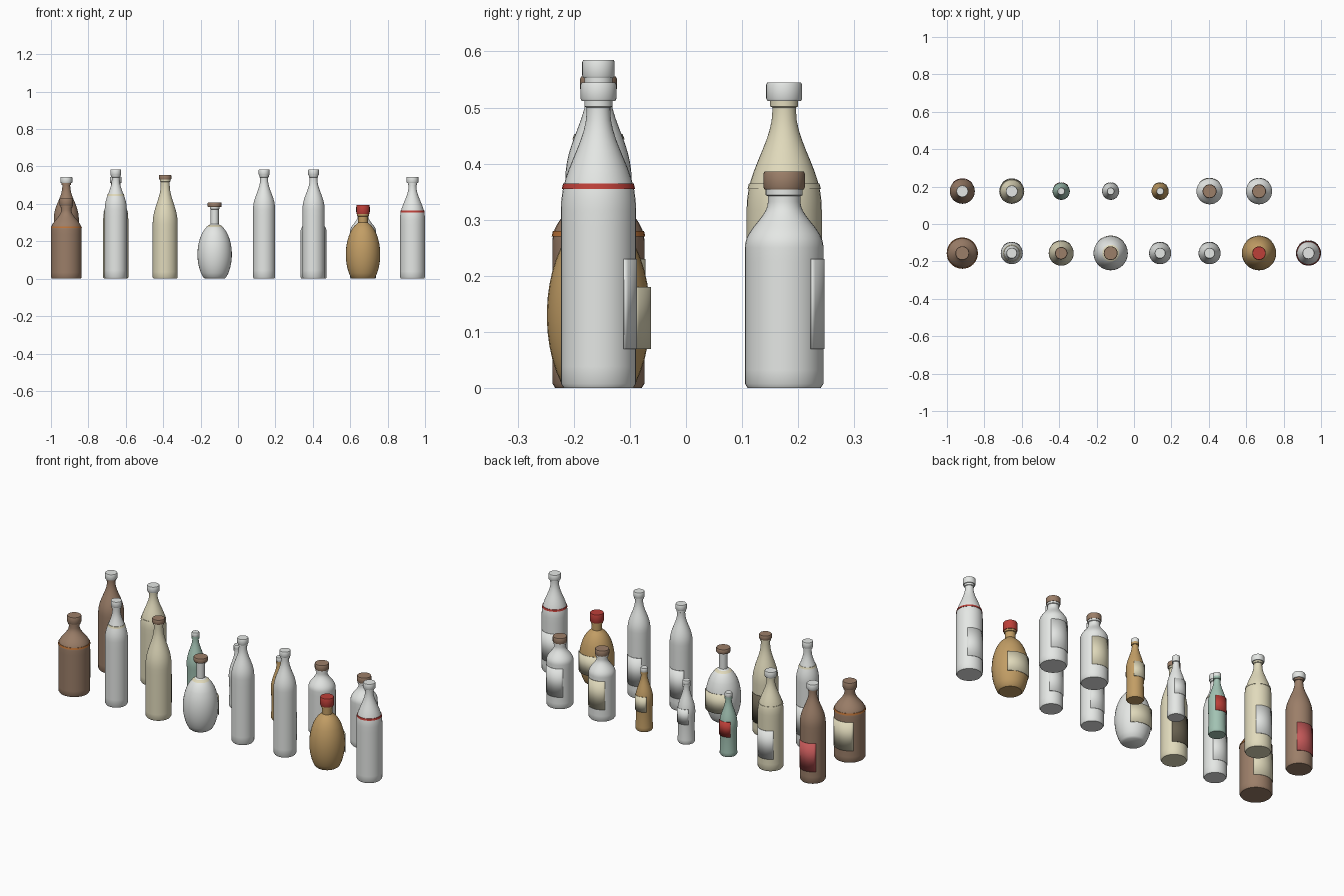
import bpy, bmesh, math

cube = bpy.data.objects.get("Cube")
if cube:
    bpy.data.objects.remove(cube)

# Flat colours
COLOURS = {
    "white": (.78, .8, .78), "brown": (.33, .21, .14), "tan": (.54, .34, .13),
    "cream": (.75, .7, .5), "green": (.36, .54, .45), "red": (.51, .05, .04),
    "rose": (.56, .1, .1), "dark": (.14, .12, .08), "orange": (.5, .17, .04),
}
MATERIALS = {}
for name, rgb in COLOURS.items():
    material = bpy.data.materials.new(name)
    material.use_nodes = True
    material.diffuse_color = (*rgb, 1)
    material.node_tree.nodes["Principled BSDF"].inputs["Base Color"].default_value = (*rgb, 1)
    MATERIALS[name] = material


def finish(bm, name, colour, location):
    """Store the mesh as a coloured, smoothly shaded object."""
    mesh = bpy.data.meshes.new(name)
    bm.to_mesh(mesh)
    bm.free()
    mesh.materials.append(MATERIALS[colour])
    ob = bpy.data.objects.new(name, mesh)
    bpy.context.collection.objects.link(ob)
    ob.location = (*location, 0)
    bpy.ops.object.select_all(action="DESELECT")
    ob.select_set(True)
    bpy.context.view_layer.objects.active = ob
    bpy.ops.object.shade_smooth_by_angle(angle=math.radians(40))
    return ob


def sweep(bm, profile, angles):
    """Carry (radius, height) points around z through the given angles."""
    rings = [[bm.verts.new((r * math.cos(a), r * math.sin(a), z)) for a in angles]
             for r, z in profile]
    for low, high in zip(rings, rings[1:]):
        for k in range(len(angles) - 1):
            bm.faces.new((low[k], low[k + 1], high[k + 1], high[k]))
    return rings


def lathe(name, profile, colour, location, sides=32):
    bm = bmesh.new()
    rings = sweep(bm, profile, [math.tau * k / sides for k in range(sides + 1)])
    bmesh.ops.remove_doubles(bm, verts=bm.verts, dist=1e-5)
    for ring in (rings[0], rings[-1]):
        bm.faces.new([v for v in ring if v.is_valid])
    bmesh.ops.recalc_face_normals(bm, faces=bm.faces)
    return finish(bm, name, colour, location)


def paper_label(name, radius, bottom, top, colour, location):
    """Thin curved plate on the back of a bottle."""
    bm = bmesh.new()
    angles = [math.radians(a) for a in range(42, 139, 8)]
    sweep(bm, [(radius, bottom), (radius, top)], angles)
    ob = finish(bm, name, colour, location)
    thickness = ob.modifiers.new("thickness", "SOLIDIFY")
    thickness.thickness = .002


def radius_at(s, z):
    """Wall radius below the lip: round belly, or straight side and eased shoulder."""
    if "belly" in s:
        swell = 1 - ((z - s["belly"]) / s["reach"]) ** 2
        return max(s["neck"], s["radius"] * math.sqrt(max(swell, 0)))
    if z <= s["shoulder"]:
        return s["radius"] * (1 - s.get("waist", 0) * math.sin(math.pi * z / s["shoulder"]))
    t = min((z - s["shoulder"]) / (s["throat"] - s["shoulder"]), 1)
    ease = (1 + math.cos(math.pi * t ** 1.1)) / 2
    return s["neck"] + (s["radius"] - s["neck"]) * ease


def wall(s, steps=10):
    """Whole side profile with bevelled foot, neck and rolled lip."""
    foot = .008
    lip = s["top"] - s["cap_height"] - .012
    points = [(radius_at(s, 0) - .005, 0)]
    stops = [foot, s["shoulder"], s["throat"]]
    for start, end in zip(stops, stops[1:]):
        for k in range(steps):
            z = start + (end - start) * k / steps
            points.append((radius_at(s, z), z))
    neck = s["neck"]
    return points + [(neck, s["throat"]), (neck, lip), (neck + .004, lip + .002),
                     (neck + .004, lip + .015)]


SHAPES = {
    "tall": dict(radius=.059, shoulder=.37, throat=.53, neck=.021,
                 top=.585, cap=.029, cap_height=.032, band=.448),
    "shouldered": dict(radius=.067, shoulder=.317, throat=.495, neck=.021,
                       top=.545, cap=.032, cap_height=.033, band=.36),
    "slender": dict(radius=.067, shoulder=.29, throat=.5, neck=.024,
                    top=.555, cap=.033, cap_height=.025),
    "squat": dict(radius=.082, shoulder=.262, throat=.365, neck=.028,
                  top=.43, cap=.037, cap_height=.038, band=.275),
    "flask": dict(radius=.092, belly=.13, reach=.165, shoulder=.23, throat=.292,
                  neck=.022, top=.408, cap=.037, cap_height=.025, band=.281, paper_top=.18),
    "jug": dict(radius=.092, belly=.13, reach=.175, shoulder=.23, throat=.3,
                neck=.027, top=.393, cap=.036, cap_height=.048, paper_top=.18),
    "jar": dict(radius=.07, shoulder=.25, throat=.332, neck=.029,
                top=.386, cap=.037, cap_height=.032),
    "small": dict(radius=.046, waist=.07, shoulder=.17, throat=.315, neck=.016,
                  top=.35, cap=.02, cap_height=.025, paper_bottom=.115, paper_top=.2),
}


def bottle(name, shape, location, glass, cap, paper, band=None):
    s = SHAPES[shape]
    lathe(name + "_body", wall(s), glass, location)
    # Cap with softened rims
    r, top = s["cap"], s["top"]
    bottom, edge = top - s["cap_height"], .004
    lathe(name + "_cap", [(r - edge / 2, bottom), (r, bottom + edge), (r, top - edge),
                          (r - edge / 2, top)], cap, location)
    if band:
        ends = [s["band"] - .005, s["band"] + .005]
        lathe(name + "_band", [(radius_at(s, z) + .002, z) for z in ends], band, location)
    paper_label(name + "_label", s["radius"] + .002, s.get("paper_bottom", .07),
                s.get("paper_top", .23), paper, location)


# Each row runs toward the model's left: shape, glass, cap, label, optional band
FRONT = [
    ("squat", "brown", "brown", "cream", "orange"),
    ("tall", "white", "white", "white", "cream"),
    ("slender", "cream", "brown", "dark"),
    ("flask", "white", "brown", "cream", "cream"),
    ("tall", "white", "white", "white"),
    ("tall", "white", "white", "white"),
    ("jug", "tan", "red", "cream"),
    ("shouldered", "white", "white", "white", "red"),
]
BACK = [
    ("shouldered", "brown", "white", "rose"),
    ("shouldered", "cream", "white", "white", "cream"),
    ("small", "green", "white", "red"),
    ("small", "white", "white", "white"),
    ("small", "tan", "white", "cream"),
    ("jar", "white", "brown", "cream"),
    ("jar", "white", "brown", "white"),
]
for row, y, items in (("front", -.156, FRONT), ("back", .175, BACK)):
    for i, (shape, *colours) in enumerate(items):
        bottle(f"{row}_{shape}_bottle_{i + 1}", shape, (-.918 + i * .2644, y), *colours)
